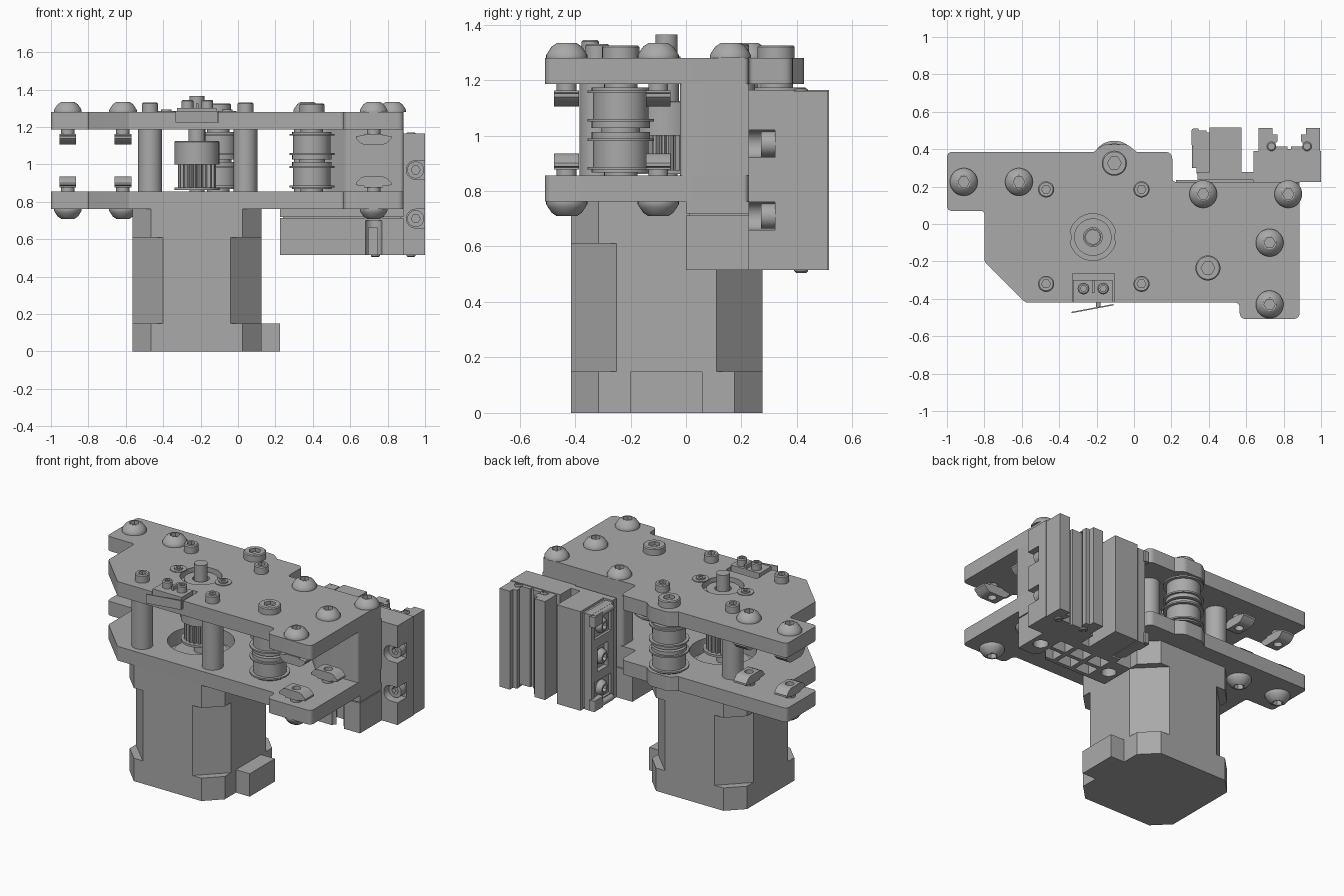
import bpy, bmesh, math
from mathutils import Vector, Matrix

cube = bpy.data.objects.get("Cube")
if cube:
    bpy.data.objects.remove(cube, do_unlink=True)

GREY = (0.4, 0.4, 0.4, 1)
metal = bpy.data.materials.new("plain grey")
metal.use_nodes = True
metal.diffuse_color = GREY
metal.node_tree.nodes["Principled BSDF"].inputs["Base Color"].default_value = GREY

TURN = {"z": Matrix.Identity(4), "x": Matrix.Rotation(math.pi / 2, 4, "Y"),
        "y": Matrix.Rotation(-math.pi / 2, 4, "X"), "down": Matrix.Rotation(math.pi, 4, "X")}


def finish(name, bm, matrix=None):
    bmesh.ops.remove_doubles(bm, verts=bm.verts, dist=1e-5)
    bmesh.ops.recalc_face_normals(bm, faces=bm.faces)
    if matrix:
        bm.transform(matrix)
    mesh = bpy.data.meshes.new(name)
    bm.to_mesh(mesh)
    bm.free()
    mesh.materials.append(metal)
    obj = bpy.data.objects.new(name, mesh)
    bpy.context.collection.objects.link(obj)
    return obj


def select(obj):
    bpy.ops.object.select_all(action="DESELECT")
    obj.select_set(True)
    bpy.context.view_layer.objects.active = obj


def smooth(obj):
    select(obj)
    bpy.ops.object.shade_smooth_by_angle(angle=math.radians(32))
    return obj


def prism(name, points, z0, z1, matrix=None):
    bm = bmesh.new()
    low = [bm.verts.new((p[0], p[1], z0)) for p in points]
    high = [bm.verts.new((p[0], p[1], z1)) for p in points]
    bm.faces.new(low[::-1])
    bm.faces.new(high)
    for i in range(len(low)):
        j = (i + 1) % len(low)
        bm.faces.new((low[i], low[j], high[j], high[i]))
    return finish(name, bm, matrix)


def box(name, x0, x1, y0, y1, z0, z1):
    return prism(name, [(x0, y0), (x1, y0), (x1, y1), (x0, y1)], z0, z1)


def lathe(name, profile, loc, axis="z", segs=36):
    """Revolve (radius, height) pairs; a third item marks a hexagonal ring."""
    bm = bmesh.new()
    rings = []
    for p in profile:
        ring = []
        for i in range(segs):
            a = 2 * math.pi * i / segs
            r = p[0]
            if len(p) > 2:
                r *= math.cos(math.pi / 6) / math.cos(a % (math.pi / 3) - math.pi / 6)
            ring.append(bm.verts.new((r * math.cos(a), r * math.sin(a), p[1])))
        rings.append(ring)
    for a, b in zip(rings, rings[1:]):
        for i in range(segs):
            j = (i + 1) % segs
            bm.faces.new((a[i], a[j], b[j], b[i]))
    return smooth(finish(name, bm, Matrix.Translation(loc) @ TURN[axis]))


def rod(name, r, length, loc, axis="z"):
    return lathe(name, [(0, 0), (r, 0), (r, length), (0, length)], loc, axis)


def cut(obj, *cutters):
    for c in cutters:
        c.hide_render = True
        mod = obj.modifiers.new("cut", "BOOLEAN")
        mod.operation, mod.solver, mod.object = "DIFFERENCE", "EXACT", c
        select(obj)
        bpy.ops.object.modifier_apply(modifier=mod.name)
        bpy.data.objects.remove(c, do_unlink=True)
    return smooth(obj)


def rounded(corners):
    """Fillet each (x, y, radius) corner of a closed outline."""
    out = []
    for i, (x, y, r) in enumerate(corners):
        p = Vector((x, y))
        u = (Vector(corners[i - 1][:2]) - p).normalized()
        v = (Vector(corners[(i + 1) % len(corners)][:2]) - p).normalized()
        if not r:
            out.append(p)
            continue
        half = u.angle(v) / 2
        t = r / math.tan(half)
        for k in range(7):
            s = k / 6
            out.append(p + u * t * (1 - s) ** 2 + v * t * s ** 2)
    return out


def socket_head(name, r, h, loc, axis="z"):
    return lathe(name, [(0, 0), (r, 0), (r, h - .006), (r - .006, h), (r * .55, h, 1),
                        (r * .55, h * .5, 1), (0, h * .5)], loc, axis)


def button_head(name, loc, axis="z"):
    return lathe(name, [(0, 0), (.074, 0), (.074, .01), (.067, .022), (.054, .041), (.036, .053),
                        (.03, .053, 1), (.03, .02, 1), (0, .02)], loc, axis)


def chamfered(cx, cy, h, c):
    return [(cx + sx * a, cy + sy * b) for sx, sy, a, b in (
        (-1, -1, h, h - c), (-1, -1, h - c, h), (1, -1, h - c, h), (1, -1, h, h - c),
        (1, 1, h, h - c), (1, 1, h - c, h), (-1, 1, h - c, h), (-1, 1, h, h - c))]


# Motor
MX, MY = -.22, -.07
prism("motor_base", chamfered(MX, MY, .345, .1), 0, .15)
prism("motor_body", chamfered(MX, MY, .345, .165), .15, .61)
prism("motor_cap", chamfered(MX, MY, .345, .1), .61, .762)
box("motor_connector", .11, .225, -.2, .06, 0, .15)
rod("motor_boss", .16, .04, (MX, MY, .75))
rod("motor_shaft", .04, .605, (MX, MY, .76))

# Two mounting plates sharing one outline
outline = rounded([
    (-1, .385, .03), (-.215, .385, 0), (-.165, .425, .05), (-.035, .425, .05), (.015, .385, 0),
    (.205, .385, .04), (.205, .225, .02), (.885, .225, .02), (.885, -.508, .035),
    (.565, -.508, .035), (.565, -.42, .03), (-.58, -.42, .03), (-.8, -.2, .03),
    (-.8, .07, .02), (-1, .07, .03)])
lower = prism("lower_plate", outline, .762, .855)
cut(lower, rod("hole", .2, .3, (MX, MY, .7)))
upper = prism("upper_plate", outline, 1.185, 1.28)
cut(upper, rod("hole", .125, .1, (MX, MY, 1.235)), rod("hole", .06, .2, (MX, MY, 1.15)),
    box("hole", -.33, -.105, -.5, -.265, 1.225, 1.4))
lathe("shaft_bearing", [(.05, 0), (.1, 0), (.1, .028), (.05, .028), (.05, 0)], (MX, MY, 1.235))
for s in (-1, 1):
    lathe("bearing_clamp", [(0, 0), (.05, 0), (.05, .006), (.028, .006), (.028, .014),
                            (.014, .014), (.014, .007), (0, .007)], (MX + s * .163, MY, 1.279))

# Standoffs with socket screws
for x in (-.47, .04):
    for y in (-.32, .185):
        rod("standoff", .064, .33, (x, y, .855))
        socket_head("standoff_screw", .043, .05, (x, y, 1.28))

# Double idler pulleys
idler = [(0, 0), (.06, 0), (.06, .012), (.105, .012), (.105, .022), (.12, .022), (.12, .032),
         (.1, .032), (.1, .125), (.12, .125), (.12, .135), (.105, .135), (.105, .158), (.07, .158)]
idler += [(r, .33 - z) for r, z in reversed(idler)]
for x, y in ((-.105, .325), (.395, -.235)):
    lathe("idler_pulley", idler, (x, y, .855), segs=48)
    socket_head("idler_screw", .067, .045, (x, y, 1.28))

# Toothed drive pulley on the shaft
lathe("drive_flange", [(0, 0), (.12, 0), (.12, .014), (0, .014)], (MX, MY, .862))
lathe("drive_hub", [(0, 0), (.12, 0), (.12, .12), (.115, .125), (0, .125)], (MX, MY, 1))
teeth = []
for i in range(80):
    a = 2 * math.pi * i / 80
    r = .085 if i % 4 < 2 else .102
    teeth.append((MX + r * math.cos(a), MY + r * math.sin(a)))
prism("drive_teeth", teeth, .876, 1)
rod("drive_collar", .045, .06, (MX, MY, 1.125))

# Slot nuts and button screws, mirrored on the two plates
half_nut = [(.05, 0), (.05, .008), (.095, .012), (.095, .024), (.07, .05), (.05, .058)]
nut_profile = half_nut + [(-x, z) for x, z in reversed(half_nut)]
for x, y, along_x in ((-.91, .225, False), (-.615, .225, False),
                      (.725, -.1, True), (.725, -.43, True)):
    for z, axis, head in ((1.185, "down", 1.28), (.855, "z", .762)):
        spin = Matrix.Rotation(0 if along_x else math.pi / 2, 4, "Z")
        place = Matrix.Translation((x, y, z)) @ TURN[axis] @ spin
        upright = Matrix.Translation((0, 0, .022)) @ Matrix.Rotation(math.pi / 2, 4, "X")
        nut = prism("slot_nut", nut_profile, -.045, .045, place @ upright)
        cut(nut, rod("hole", .026, .06, (x, y, z - .11 if axis == "down" else z + .05)))
        rod("nut_stem", .036, .03, (x, y, z), axis)
        button_head("plate_screw", (x, y, head), "z" if axis == "down" else "down")
for x in (.37, .825):
    button_head("spacer_screw", (x, .16, 1.28))

# Spacer block between the plates
smooth(prism("plate_spacer", rounded([
    (.3, .095, .04), (.47, .095, .06), (.58, -.022, .06), (.885, -.022, .02),
    (.885, .225, 0), (.3, .225, .03)]), .855, 1.185))

# Ribbed bracket under the lower plate
bracket = box("lower_bracket", .225, .885, 0, .235, .515, .712)
pockets = [box("hole", x, x + .105, y, y + .085, .4, .66)
           for x in (.37, .505, .64) for y in (.025, .135)]
cut(bracket, *pockets, rod("hole", .045, .3, (.725, -.01, .4)),
    *[rod("hole", .045, .25, (x, .12, .4)) for x in (.295, .815)])
box("bracket_flange", .225, .885, 0, .225, .718, .762)
box("bracket_web", .24, .87, .01, .225, .71, .72)

# Carriage block with side-open counterbores
block = box("carriage_block", .64, 1, .225, .39, .515, 1.165)
for z in (.97, .71):
    cut(block, rod("hole", .05, .12, (.95, .2, z), "y"), box("hole", .95, 1.1, .2, .32, z - .05, z + .05))
    lathe("carriage_screw", [(0, 0), (.045, 0), (.045, -.05), (.024, -.05, 1), (.024, -.02, 1),
                             (0, -.02)], (.95, .32, z), "y")
box("carriage_web", .34, .65, .235, .277, .515, 1.165)

# Slotted rail on the back of the block
half_rail = [(-.165, .388), (-.165, .512), (-.09, .512), (-.09, .478), (-.062, .478),
             (-.062, .445), (-.085, .415)]
rail = prism("slotted_rail", [(.83 + x, y) for x, y in half_rail]
             + [(.83 - x, y) for x, y in reversed(half_rail)], .515, 1.16)
cut(rail, box("hole", .82, .84, .4, .5, .4, 1.3))
for x in (.735, .925):
    for z, axis in ((1.158, "z"), (.517, "down")):
        socket_head("rail_screw", .025, .012, (x, .415, z), axis)

# Clamp beside the rail
box("clamp_block", .405, .575, .27, .515, .515, 1.165)
box("clamp_core", .38, .41, .26, .49, .53, 1.15)
plate = box("clamp_plate", .335, .388, .27, .5, .525, 1.155)
cut(plate, box("hole", .3, .365, .33, .44, .76, .92), box("hole", .3, .352, .3, .47, .57, .7),
    box("hole", .3, .352, .3, .47, .98, 1.11))
for z in (.635, .84, 1.045):
    lathe("clamp_screw", [(0, 0), (.05, 0), (.045, -.02), (.03, -.035), (.022, -.035, 1),
                          (.022, -.01, 1), (0, -.01)], (.354, .385, z), "x")
for z in (.545, 1.135):
    rod("clamp_pin", .02, .19, (.33, .3, z), "y")
for z in (.53, 1.08):
    smooth(prism("clamp_lug", rounded([(.308, .415, .012), (.345, .415, 0), (.345, .51, 0),
                                       (.308, .51, .012)]), z, z + .07))

# Limit switch set in the front notch
switch = box("switch_body", -.325, -.115, -.42, -.3, 1.215, 1.3)
cut(switch, *[box("hole", x, x + .045, -.5, -.405, 1.243, 1.262) for x in (-.235, -.175)])
for x in (-.27, -.165):
    socket_head("switch_screw", .031, .045, (x, -.345, 1.3))
box("switch_terminal", -.225, -.21, -.37, -.3, 1.3, 1.325)
prism("switch_lever", [(-.335, -.477), (-.11, -.435), (-.11, -.428), (-.335, -.47)], 1.225, 1.285)
rod("switch_button", .012, .03, (-.19, -.445, 1.255), "y")
